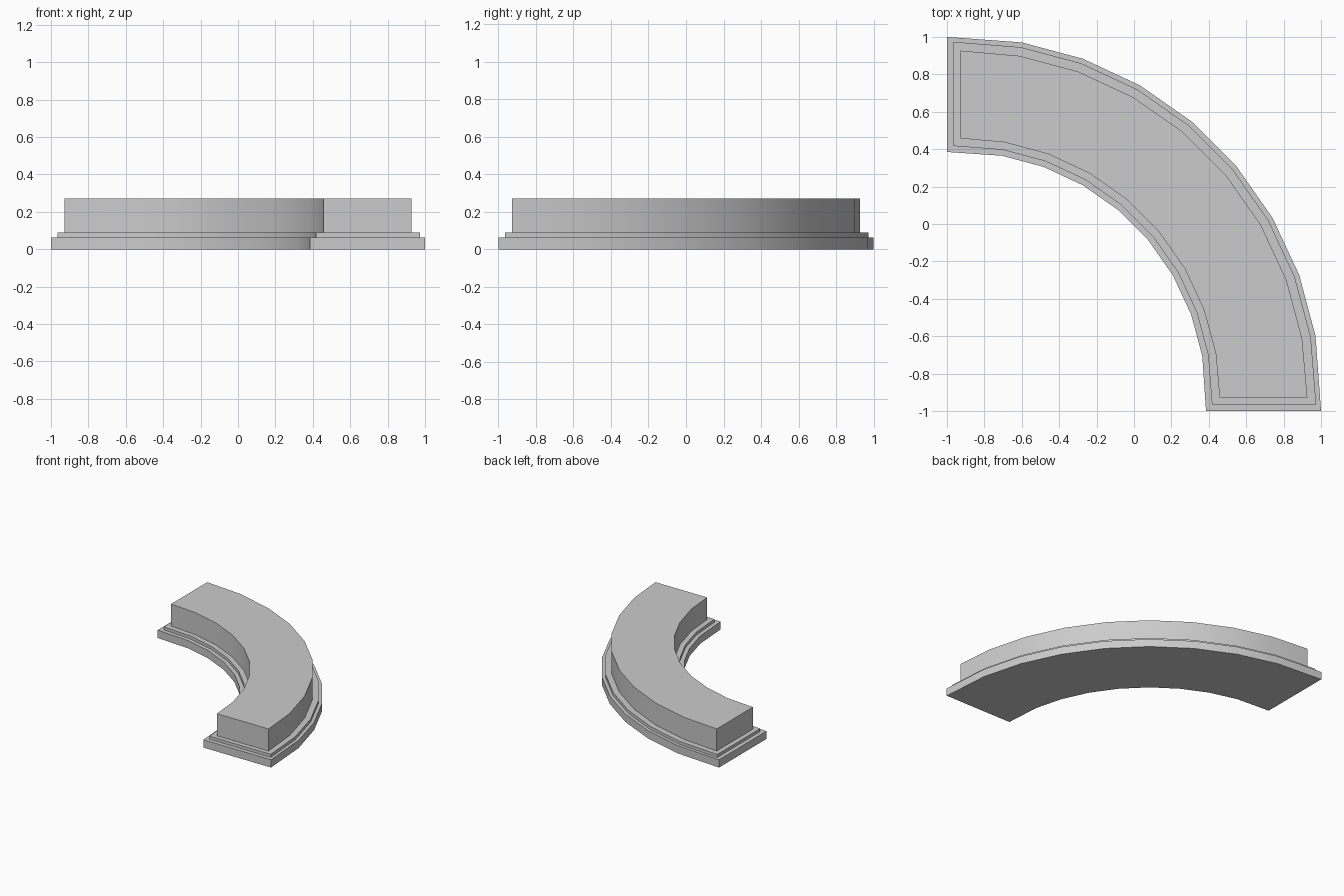
import bpy, bmesh
from math import sin, cos, radians

if "Cube" in bpy.data.objects:
    bpy.data.objects.remove(bpy.data.objects["Cube"])

CENTRE = -0.935   # arc centre (same in x and y)
STEPS = 9         # 10 degrees per segment


def arc(radius, end):
    """Quarter arc whose first and last points are stretched out to the end planes."""
    pts = []
    for k in range(STEPS + 1):
        a = radians(90 * k / STEPS)
        pts.append([CENTRE + radius * sin(a), CENTRE + radius * cos(a)])
    pts[0][0] = end
    pts[-1][1] = end
    return pts


# Stepped section: outer radius, inner radius, end plane, bottom z, top z
tiers = [
    (1.935, 1.320, -1.000, 0.000, 0.064),
    (1.909, 1.352, -0.966, 0.064, 0.089),
    (1.862, 1.393, -0.928, 0.089, 0.270),
]

bm = bmesh.new()
rings = []
for r_out, r_in, end, z0, z1 in tiers:
    outline = arc(r_out, end) + arc(r_in, end)[::-1]
    for z in (z0, z1):
        rings.append([bm.verts.new((x, y, z)) for x, y in outline])

# Walls and ledges between successive rings
n = len(rings[0])
for a, b in zip(rings, rings[1:]):
    for i in range(n):
        j = (i + 1) % n
        bm.faces.new((a[i], a[j], b[j], b[i]))

# Underside and top as strips of quads
for ring in (rings[0], rings[-1]):
    for i in range(STEPS):
        bm.faces.new((ring[i], ring[i + 1], ring[n - 2 - i], ring[n - 1 - i]))

bmesh.ops.recalc_face_normals(bm, faces=bm.faces)
mesh = bpy.data.meshes.new("curved_stepped_block")
bm.to_mesh(mesh)
bm.free()

block = bpy.data.objects.new("curved_stepped_block", mesh)
bpy.context.collection.objects.link(block)
bpy.context.view_layer.objects.active = block
block.select_set(True)
bpy.ops.object.shade_smooth_by_angle(angle=radians(30))
